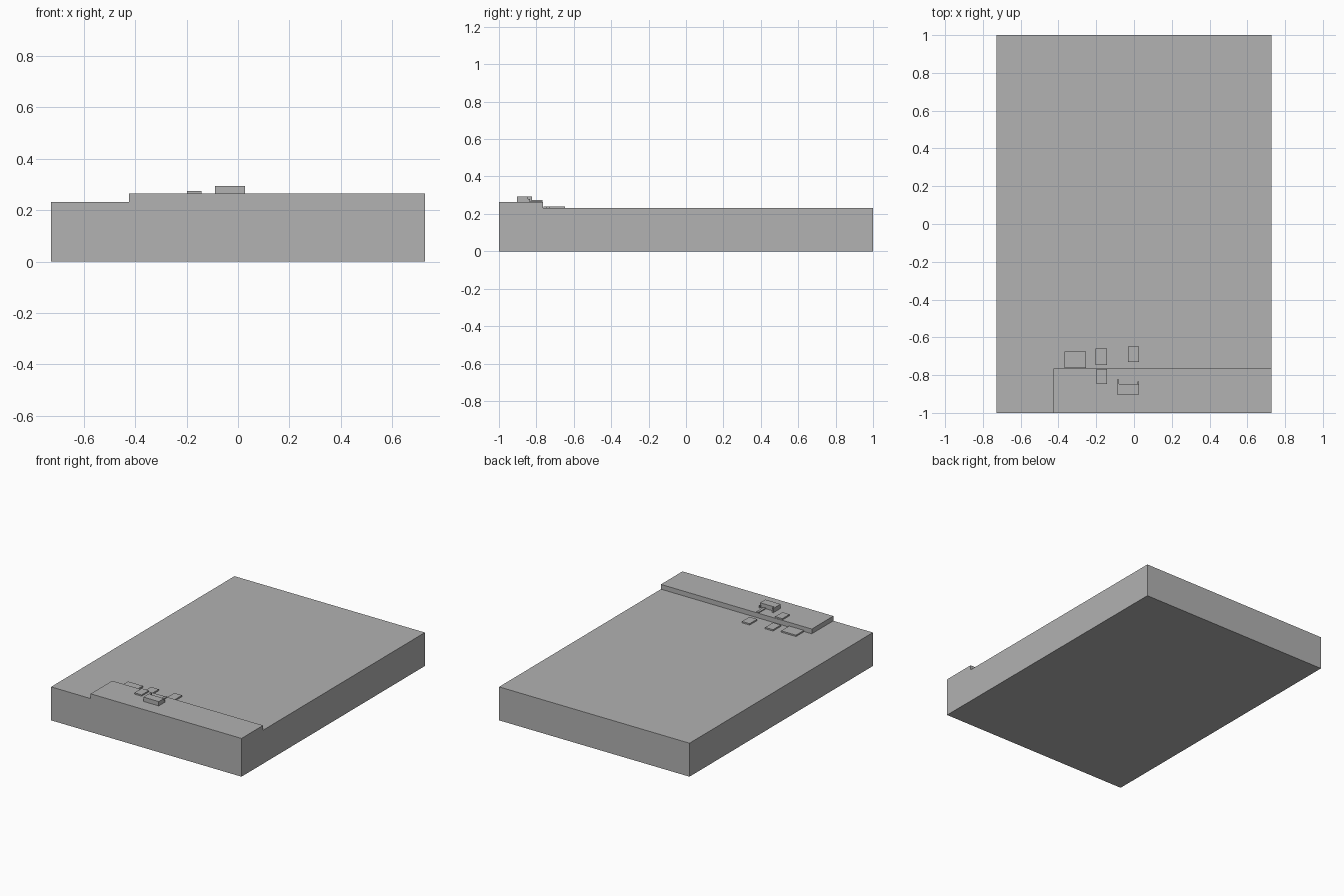
import bpy, bmesh

if "Cube" in bpy.data.objects:
    bpy.data.objects.remove(bpy.data.objects["Cube"])

W, L = 0.727, 1.0            # half width, half length
BASE, STEP = 0.231, 0.264    # heights of the slab and the raised strip
STEP_X, STEP_Y = -0.425, -0.765

grey = bpy.data.materials.new("mid_grey")
grey.diffuse_color = (0.445, 0.445, 0.445, 1)
grey.use_nodes = True
grey.node_tree.nodes["Principled BSDF"].inputs["Base Color"].default_value = grey.diffuse_color


def finish(name, bm):
    bmesh.ops.recalc_face_normals(bm, faces=bm.faces)
    mesh = bpy.data.meshes.new(name)
    bm.to_mesh(mesh)
    bm.free()
    mesh.materials.append(grey)
    obj = bpy.data.objects.new(name, mesh)
    bpy.context.collection.objects.link(obj)
    return obj


def block(bm, x0, x1, y0, y1, z0, z1):
    verts = bmesh.ops.create_cube(bm, size=1)["verts"]
    for v in verts:
        v.co = ((x0 + x1) / 2 + v.co.x * (x1 - x0),
                (y0 + y1) / 2 + v.co.y * (y1 - y0),
                (z0 + z1) / 2 + v.co.z * (z1 - z0))


def box(name, *bounds):
    bm = bmesh.new()
    block(bm, *bounds)
    return finish(name, bm)


# Slab with the raised strip extruded from one corner of its top
bm = bmesh.new()
block(bm, -W, W, -L, L, 0, BASE)
for co, no in (((STEP_X, 0, 0), (1, 0, 0)), ((0, STEP_Y, 0), (0, 1, 0))):
    bmesh.ops.bisect_plane(bm, geom=bm.verts[:] + bm.edges[:] + bm.faces[:],
                           plane_co=co, plane_no=no)
corner = [f for f in bm.faces if f.normal.z > 0.9
          and f.calc_center_median().x > STEP_X
          and f.calc_center_median().y < STEP_Y]
raised = bmesh.ops.extrude_face_region(bm, geom=corner)["geom"]
for v in raised:
    if isinstance(v, bmesh.types.BMVert):
        v.co.z = STEP
bmesh.ops.delete(bm, geom=[f for f in corner if f.is_valid], context="FACES")
bmesh.ops.dissolve_limit(bm, angle_limit=0.01, verts=bm.verts, edges=bm.edges)
finish("stepped_slab", bm)

# Thin plates on the slab, behind the strip
for name, x0, x1, y0, y1 in (("wide_plate", -0.367, -0.254, -0.762, -0.675),
                             ("middle_plate", -0.203, -0.143, -0.746, -0.659),
                             ("right_plate", -0.032, 0.027, -0.730, -0.648)):
    box(name, x0, x1, y0, y1, BASE, BASE + 0.0095)

# Plate and low rail on the strip
box("strip_plate", -0.198, -0.143, -0.847, -0.768, STEP, STEP + 0.0095)
box("rail", -0.018, 0.0, -0.846, -0.767, STEP, STEP + 0.006)

# Main box with two small ears at its back
box("main_box", -0.09, 0.027, -0.903, -0.846, STEP, 0.294)
box("left_ear", -0.09, -0.08, -0.846, -0.824, STEP, 0.294)
box("right_ear", 0.019, 0.027, -0.846, -0.834, STEP, 0.28)
